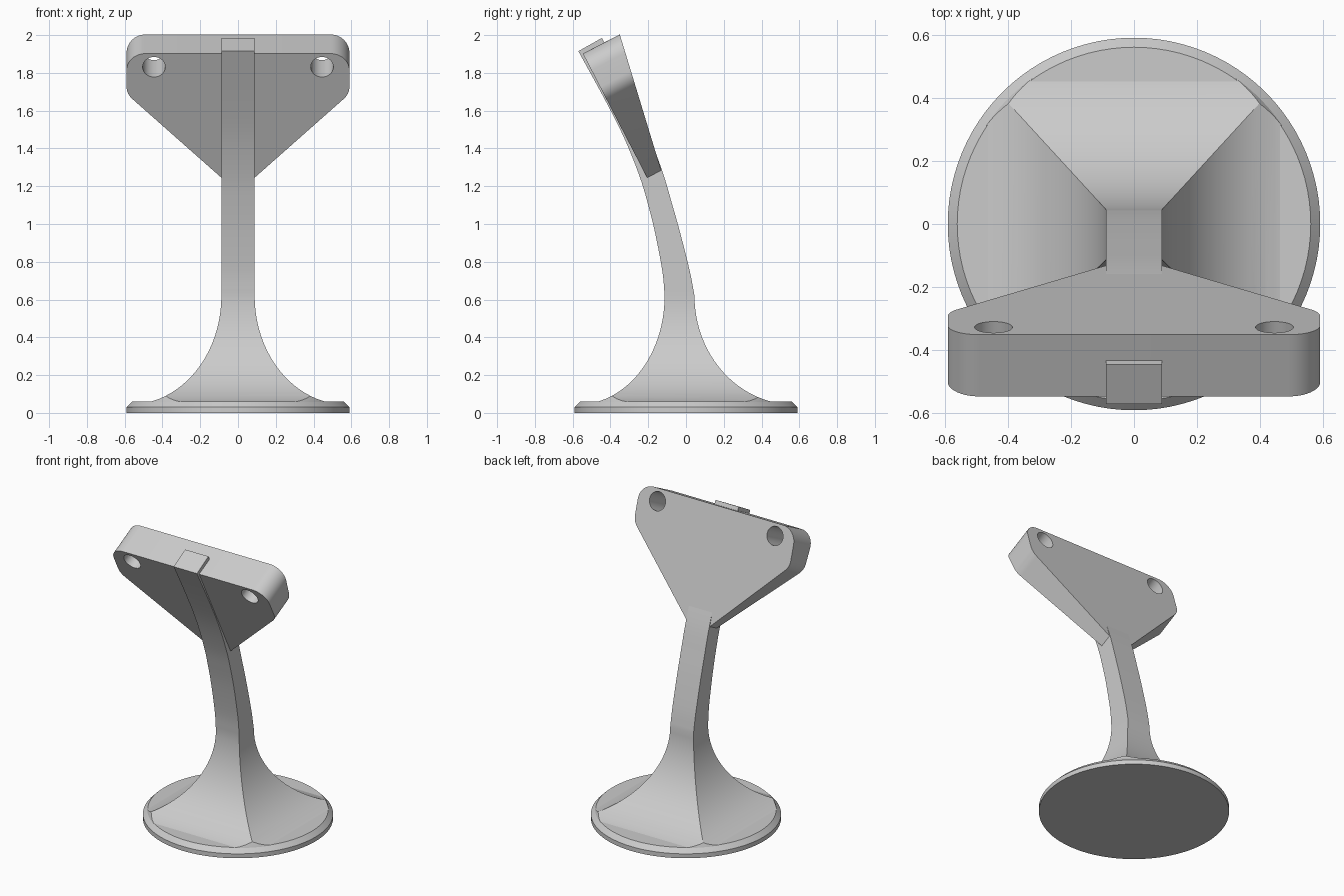
import bpy, bmesh, math
from mathutils import Vector

cube = bpy.data.objects.get("Cube")
if cube:
    bpy.data.objects.remove(cube, do_unlink=True)

grey = bpy.data.materials.new("light_grey")
grey.use_nodes = True
grey.diffuse_color = (0.6, 0.6, 0.6, 1)
grey.node_tree.nodes["Principled BSDF"].inputs["Base Color"].default_value = (0.6, 0.6, 0.6, 1)


def loft(name, rings):
    """Join equal-length rings of points into a closed solid."""
    bm = bmesh.new()
    loops = [[bm.verts.new(p) for p in ring] for ring in rings]
    n = len(loops[0])
    for a, b in zip(loops, loops[1:]):
        for i in range(n):
            j = (i + 1) % n
            bm.faces.new((a[i], a[j], b[j], b[i]))
    bm.faces.new(loops[0])
    bm.faces.new(loops[-1])
    bmesh.ops.recalc_face_normals(bm, faces=bm.faces)
    mesh = bpy.data.meshes.new(name)
    bm.to_mesh(mesh)
    bm.free()
    mesh.materials.append(grey)
    obj = bpy.data.objects.new(name, mesh)
    bpy.context.collection.objects.link(obj)
    return obj


def lathe(name, profile, steps=96):
    return loft(name, [[(r * math.cos(k * math.tau / steps), r * math.sin(k * math.tau / steps), z)
                        for k in range(steps)] for r, z in profile])


def cut(obj, cutter, operation):
    mod = obj.modifiers.new(operation.lower(), 'BOOLEAN')
    mod.operation, mod.object, mod.solver = operation, cutter, 'EXACT'
    cutter.hide_render = True
    bpy.context.view_layer.objects.active = obj
    bpy.ops.object.modifier_apply(modifier=mod.name)
    bpy.data.objects.remove(cutter, do_unlink=True)


def smooth(obj):
    bpy.ops.object.select_all(action='DESELECT')
    obj.select_set(True)
    bpy.context.view_layer.objects.active = obj
    bpy.ops.object.shade_smooth_by_angle(angle=math.radians(28))


def spline(points, per=5):
    """Catmull-Rom curve through (y, z) points."""
    p = [Vector(q) for q in points]
    p = [2 * p[0] - p[1]] + p + [2 * p[-1] - p[-2]]
    out = []
    for a, b, c, d in zip(p, p[1:], p[2:], p[3:]):
        for k in range(per):
            t = k / per
            out.append(0.5 * (2 * b + (c - a) * t + (2 * a - 5 * b + 4 * c - d) * t * t
                              + (3 * b - a - 3 * c + d) * t ** 3))
    return out + [p[-2]]


# Round foot with a chamfered rim
foot = lathe("foot", [(0.59, 0), (0.59, 0.03), (0.56, 0.06)])
smooth(foot)

# Square stem: flared skirt below, forward-curving neck above
HALF, REACH, BEND, LOW = 0.088, 0.57, 0.62, 0.045
front = [(-0.113, BEND), (-0.125, 0.75), (-0.163, 0.95), (-0.2, 1.1), (-0.245, 1.25),
         (-0.325, 1.45), (-0.425, 1.65), (-0.57, 1.915)]
back = [(0.045, BEND), (0.02, 0.75), (-0.03, 0.95), (-0.072, 1.1), (-0.127, 1.285),
        (-0.21, 1.5), (-0.31, 1.71), (-0.445, 1.985)]


def ring(h, f, b):
    return [(-h, f[0], f[1]), (h, f[0], f[1]), (h, b[0], b[1]), (-h, b[0], b[1])]


rings = []
for k in range(24):
    a = math.pi / 2 * (1 - k / 24)
    z = BEND - (BEND - LOW) * math.sin(a)
    grow = 1 - math.cos(a)
    flare = lambda start, end: start + (end - start) * grow
    rings.append(ring(flare(HALF, REACH), (flare(front[0][0], -REACH), z), (flare(back[0][0], REACH), z)))
rings += [ring(HALF, f, b) for f, b in zip(spline(front), spline(back))]
stem = loft("stem", rings)
clip = lathe("stem_clip", [(0.572, 0.03), (0.562, 0.06), (0.53, 0.13), (0.52, 0.2), (0.9, 0.6), (0.9, 2.2)])
cut(stem, clip, 'INTERSECT')
smooth(stem)

# Leaning head plate, thicker towards the top, in its own up / depth axes
origin = Vector((0, -0.206, 1.245))
up = Vector((0, -0.339, 0.655)).normalized()
deep = Vector((0, -up.z, up.y)) * -1
TOP, SIDE, R = 0.74, 0.59, 0.1


def place(x, v, d):
    return origin + Vector((x, 0, 0)) + up * v + deep * d


def fillet(cx, cy, a0, a1, n=10):
    return [(cx + R * math.cos(math.radians(a0 + (a1 - a0) * k / n)),
             cy + R * math.sin(math.radians(a0 + (a1 - a0) * k / n))) for k in range(n + 1)]


low_v = 0.5 + R * math.tan(math.radians(22.5))
right = [(HALF, 0)] + fillet(SIDE - R, low_v, -45, 0) + fillet(SIDE - R, TOP - R, 0, 90)
outline = right + [(-x, v) for x, v in reversed(right)]
head = loft("head_plate", [[place(x, v, 0) for x, v in outline],
                           [place(x, v, 0.084 + 0.184 * v) for x, v in outline]])

# Screw holes through the plate
for side in (-1, 1):
    circle = [(side * 0.445 + 0.06 * math.cos(k * math.tau / 32),
               0.66 + 0.06 * math.sin(k * math.tau / 32)) for k in range(32)]
    cut(head, loft("hole_cutter", [[place(x, v, d) for x, v in circle] for d in (-0.2, 0.5)]), 'DIFFERENCE')
smooth(head)
